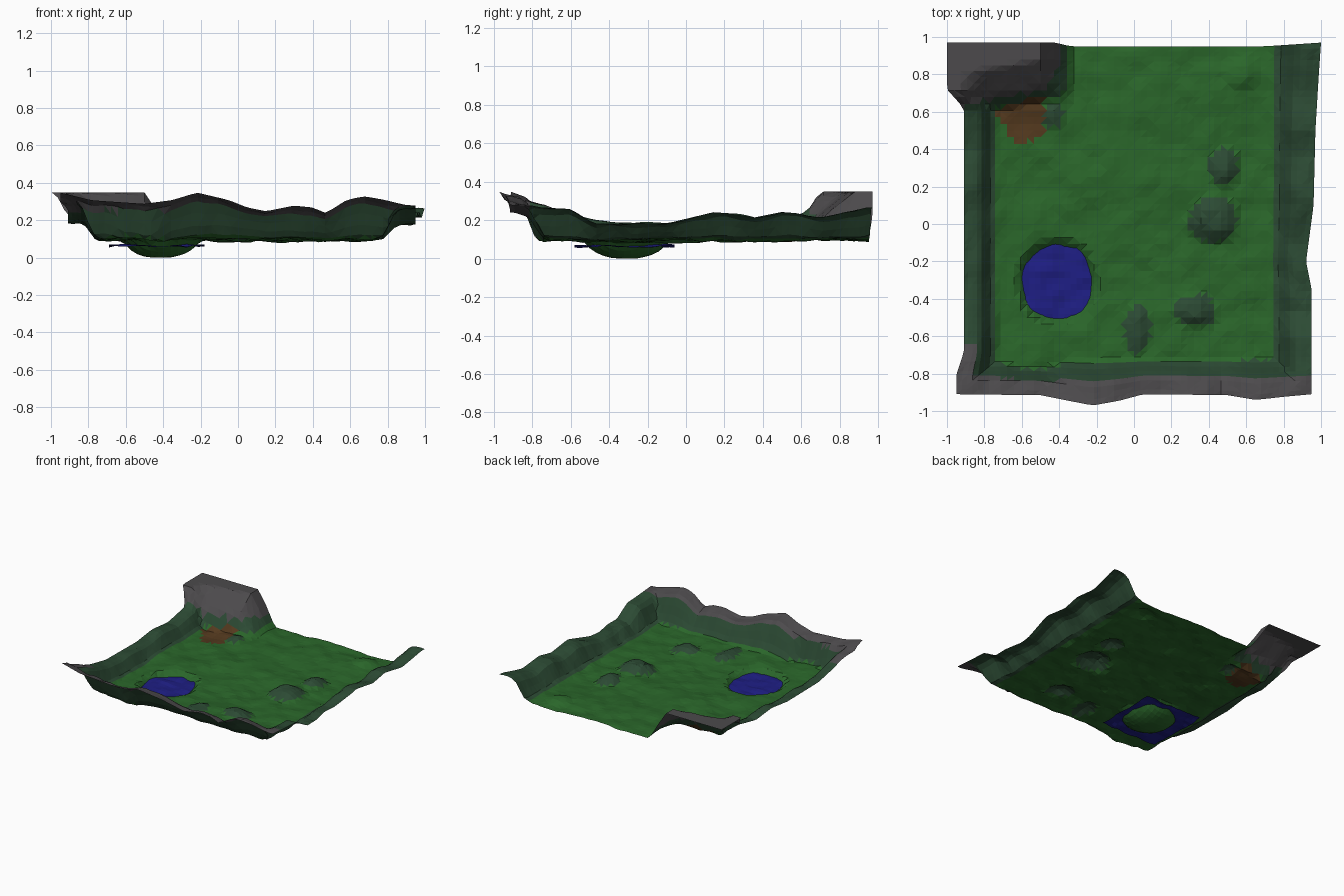
import bpy, bmesh, math
from mathutils import Vector, noise

if "Cube" in bpy.data.objects:
    bpy.data.objects.remove(bpy.data.objects["Cube"])

N = 56                      # terrain cells per side
FL, FR = -0.73, 0.73        # floor limits: left, right


def lerp(pts, t):
    """Piecewise linear profile lookup."""
    if t <= pts[0][0]:
        return pts[0][1]
    for (a, va), (b, vb) in zip(pts, pts[1:]):
        if t <= b:
            return va + (vb - va) * (t - a) / (b - a)
    return pts[-1][1]


def clamp(v):
    return max(0.0, min(1.0, v))


def wobble(x, y, scale, amount, seed=0.0):
    return amount * noise.noise(Vector((x * scale + .37, y * scale + .21, seed + .43)))


def material(name, col):
    m = bpy.data.materials.new(name)
    m.diffuse_color = (*col, 1)
    m.use_nodes = True
    m.node_tree.nodes["Principled BSDF"].inputs["Base Color"].default_value = m.diffuse_color
    return m


# outlines of the outer edges, and front limit of the floor
LEFT_X = [(-1, -.95), (-.85, -.95), (-.68, -.91), (.62, -.91), (.72, -1), (1, -1)]
RIGHT_X = [(-1, .95), (-.35, .95), (-.2, .92), (.1, .96), (.5, .97), (1, 1)]
FRONT_Y = [(-1, -.91), (-.5, -.915), (-.35, -.945), (-.22, -.97), (-.08, -.945), (.05, -.91),
           (.5, -.915), (.65, -.94), (.8, -.925), (1, -.91)]
BACK_Y = [(-1, .97), (-.42, .97), (-.34, .95), (.7, .95), (1, .97)]
FLOOR_Y = [(-.72, -.74), (-.6, -.77), (-.48, -.775), (-.36, -.74), (0, -.725)]
# rim heights along the edges
LEFT_Z = [(-1, .33), (-.75, .28), (-.6, .23), (-.4, .19), (0, .185), (.2, .21), (.4, .19), (.6, .23), (.7, .3)]
RIGHT_Z = [(-1, .28), (-.6, .26), (-.47, .18), (-.1, .185), (.15, .245), (.35, .215),
           (.5, .245), (.7, .215), (.95, .265)]
FRONT_Z = [(-1, .35), (-.8, .31), (-.5, .29), (-.35, .31), (-.22, .35), (-.05, .31), (.05, .27),
           (.15, .25), (.3, .28), (.4, .27), (.47, .24), (.58, .31), (.67, .33), (.8, .31), (1, .27)]
# cross-sections of the slopes, the pond bowl and the ledge
SIDE = [(0, 0), (.2, .12), (.35, .5), (.5, .9), (.65, 1), (1, 1)]
FRONT = [(0, 0), (.15, .2), (.35, .6), (.5, .87), (1, 1)]
BOWL = [(0, .002), (.3, .004), (.55, .02), (.75, .045), (.85, .068), (.97, .098), (1.2, .1)]
LEDGE = [(0, 0), (.07, .5), (.22, 1)]
LEDGE_SPINE = [(0, 0), (.1, 1)]
# x, y, radius x, radius y, height of the boulders
ROCKS = [(.42, .02, .14, .14, .05), (.48, .3, .09, .11, .03), (.33, -.46, .12, .1, .04),
         (.02, -.57, .08, .15, .03), (-.43, .58, .06, .07, .02), (.57, .81, .11, .1, .03)]


def place(u, v):
    x, y = u, v
    if u < FL:
        x = FL + (FL - u) / (1 + FL) * (lerp(LEFT_X, v) - FL)
    if u > FR:
        x = FR + (u - FR) / (1 - FR) * (lerp(RIGHT_X, v) - FR)
    if v < -.7:
        y = -.7 + (-.7 - v) / .3 * (lerp(FRONT_Y, u) + .7)
    if v > .8:
        y = .8 + (v - .8) / .2 * (lerp(BACK_Y, u) - .8)
    return x, y


def walls(u, v, y):
    """Amount of left, right and front wall at a grid position."""
    start = lerp(FLOOR_Y, u)
    return (clamp((FL - u) / (1 + FL)), clamp((u - FR) / (1 - FR)),
            clamp((start - y) / (start - lerp(FRONT_Y, u))))


def ledge(x, y):
    """Rock ledge in the back left corner: a high spine at the left, a sloping front."""
    foot = lerp([(-.9, .59), (-.7, .62), (-.48, .66)], x)
    spine = clamp((-.8 - x) / .12)
    front = lerp(LEDGE, y - foot) * (1 - spine) + lerp(LEDGE_SPINE, y - foot) * spine
    return clamp((-.33 - x) / .17) * front


def pond_radius(x, y):
    return math.hypot((x + .41) / .228, (y + .31) / .24) + wobble(x, y, 7, .05, 2)


def rock_amount(x, y):
    best = (0, 0)
    for rx, ry, a, b, h in ROCKS:
        r = math.hypot((x - rx) / a, (y - ry) / b) + wobble(x, y, 12, .15, 9)
        best = max(best, (h * clamp(1.7 * (1 - r)), clamp(1 - r)))
    return best


def height(u, v, x, y):
    floor = .1 + wobble(x, y, 4, .018) + wobble(x, y, 11, .012, 3)
    l, r, f = walls(u, v, y)
    z = floor + max((lerp(LEFT_Z, v) - floor) * lerp(SIDE, l),
                    (lerp(RIGHT_Z, v) - floor) * lerp(SIDE, r),
                    (lerp(FRONT_Z, u) - floor) * lerp(FRONT, f))
    if 0 < max(l, r, f) < .95:
        z += wobble(x, y, 9, .016, 7)
    k = ledge(x, y)
    z = max(z, floor + (.35 - floor) * k)
    p = pond_radius(x, y)
    if p < 1.25:
        z = lerp(BOWL, p) + (z - .1) * clamp((p - 1) / .25)
    return z + rock_amount(x, y)[0]


def in_dirt(x, y):
    poly = [(-.74, .6), (-.66, .64), (-.48, .69), (-.48, .47), (-.63, .42)]
    inside = False
    for (ax, ay), (bx, by) in zip(poly, poly[1:] + poly[:1]):
        if (ay > y) != (by > y) and x < ax + (y - ay) / (by - ay) * (bx - ax):
            inside = not inside
    return inside


# valley terrain: floor, slopes, rim, ledge, boulders and pond bowl
bm = bmesh.new()
grid = []
for j in range(N + 1):
    row = []
    for i in range(N + 1):
        u, v = -1 + 2 * i / N, -1 + 2 * j / N
        x, y = place(u, v)
        row.append(bm.verts.new((x, y, height(u, v, x, y))))
    grid.append(row)
for j in range(N):
    for i in range(N):
        a, b, c, d = grid[j][i], grid[j][i + 1], grid[j + 1][i + 1], grid[j + 1][i]
        tris = ((a, b, c), (a, c, d)) if (i * 7 + j * 3) % 5 < 3 else ((a, b, d), (b, c, d))
        u, v = -1 + 2 * (i + .5) / N, -1 + 2 * (j + .5) / N
        for t in tris:
            face = bm.faces.new(t)
            x, y, z = face.calc_center_median()
            l, r, f = walls(u, v, y)
            k = ledge(x, y)
            if k > .4 or f > .45 or (l > .6 and v < -.66):
                face.material_index = 2
            elif in_dirt(x, y):
                face.material_index = 3
            elif max(l, r, f) > .02 or k > .1 or (rock_amount(x, y)[1] > .12 and y < .7):
                face.material_index = 1
low = min(v.co.z for v in bm.verts)
for v in bm.verts:
    v.co.z -= low
me = bpy.data.meshes.new("valley_terrain")
bm.to_mesh(me)
bm.free()
terrain = bpy.data.objects.new("valley_terrain", me)
bpy.context.collection.objects.link(terrain)
for name, col in (("grass", (.023, .133, .023)), ("slope", (.025, .069, .034)),
                  ("stone", (.072, .068, .072)), ("dirt", (.087, .041, .013))):
    me.materials.append(material(name, col))

# pond water: rippled square sheet cutting through the bowl
bpy.ops.mesh.primitive_grid_add(x_subdivisions=16, y_subdivisions=16, size=1,
                                location=(-.435, -.32, .064))
water = bpy.context.object
water.name = "pond_water"
water.scale = (.51, .52, 1)
for v in water.data.vertices:
    v.co.z = wobble(v.co.x, v.co.y, 7, .014, 5)
water.data.materials.append(material("water", (.013, .013, .23)))
